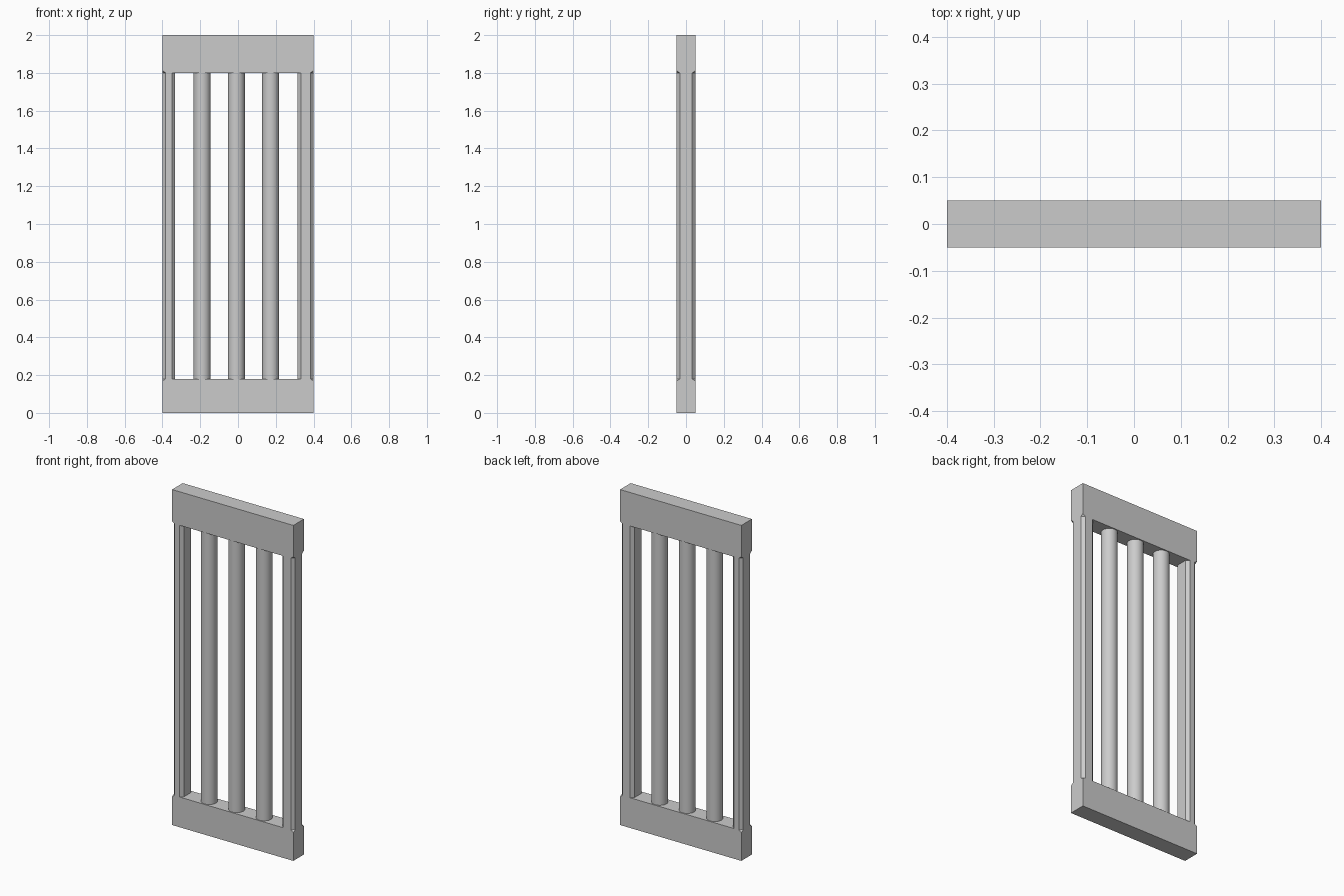
import bpy, bmesh
from mathutils import Vector

if "Cube" in bpy.data.objects:
    bpy.data.objects.remove(bpy.data.objects["Cube"])

W, D, H = 0.4, 0.05, 2.0        # half width, half depth, full height
LOW, HIGH = 0.18, 1.80          # inner faces of the rails
CH, STOP = 0.017, 0.012         # chamfer width, chamfer stop length


def box(bm, x0, x1, z0, z1):
    bmesh.ops.create_cube(bm, size=1)
    for v in bm.verts:
        v.co = Vector((x1 if v.co.x > 0 else x0,
                       D if v.co.y > 0 else -D,
                       z1 if v.co.z > 0 else z0))


def finish(bm, name):
    bmesh.ops.recalc_face_normals(bm, faces=bm.faces)
    me = bpy.data.meshes.new(name)
    bm.to_mesh(me)
    bm.free()
    ob = bpy.data.objects.new(name, me)
    bpy.context.collection.objects.link(ob)
    return ob


# Rail whose inner corners are clipped to finish the post chamfers
def rail(name, outer, inner):
    bm = bmesh.new()
    box(bm, -W, W, min(outer, inner), max(outer, inner))
    corners = [v for v in bm.verts if abs(v.co.z - inner) < 1e-4]
    bmesh.ops.bevel(bm, geom=corners, offset=CH, offset_type='OFFSET',
                    segments=1, affect='VERTICES')
    s = 1 if outer > inner else -1
    for v in bm.verts:
        if 1e-4 < abs(v.co.z - inner) < 0.05:
            v.co.z = inner + s * STOP
    finish(bm, name)


# Post with all four long edges chamfered
def post(name, x0, x1):
    bm = bmesh.new()
    box(bm, x0, x1, LOW, HIGH)
    edges = [e for e in bm.edges
             if abs(e.verts[0].co.z - e.verts[1].co.z) > 0.5]
    bmesh.ops.bevel(bm, geom=edges, offset=CH, offset_type='OFFSET',
                    segments=1, affect='EDGES')
    finish(bm, name)


rail("bottom_rail", 0, LOW)
rail("top_rail", H, HIGH)
post("left_post", -W, -0.333)
post("right_post", 0.316, W)

# Round vertical bars
for i, x in enumerate((-0.19, -0.009, 0.173)):
    bpy.ops.mesh.primitive_cylinder_add(vertices=32, radius=0.045,
                                        depth=HIGH - LOW,
                                        location=(x, 0, (HIGH + LOW) / 2))
    bpy.context.object.name = f"round_bar_{i + 1}"
    bpy.ops.object.shade_smooth_by_angle()
